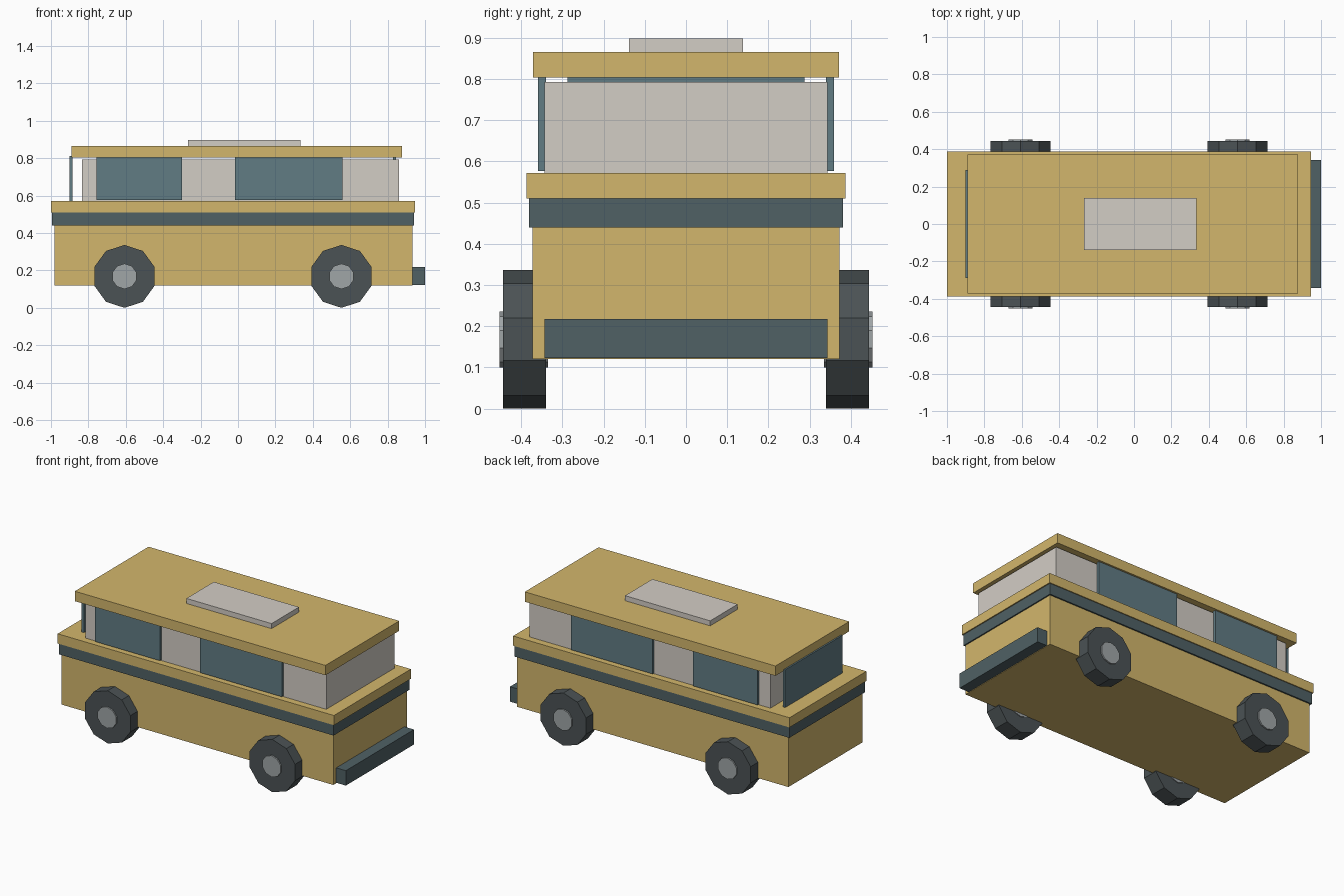
import bpy, math

if "Cube" in bpy.data.objects:
    bpy.data.objects.remove(bpy.data.objects["Cube"])


def material(name, rgb):
    m = bpy.data.materials.new(name)
    m.diffuse_color = (*rgb, 1)
    m.use_nodes = True
    m.node_tree.nodes["Principled BSDF"].inputs["Base Color"].default_value = m.diffuse_color
    return m


YELLOW = material("yellow_paint", (0.65, 0.47, 0.15))
DARK = material("dark_trim", (0.08, 0.12, 0.13))
GLASS = material("glass", (0.12, 0.20, 0.23))
CREAM = material("cream", (0.65, 0.61, 0.56))
RUBBER = material("rubber", (0.07, 0.085, 0.09))
METAL = material("metal", (0.35, 0.38, 0.39))


def box(name, x, y, z, mat):
    """Box from (min, max) ranges on each axis."""
    bpy.ops.mesh.primitive_cube_add(size=1, location=[sum(r) / 2 for r in (x, y, z)])
    o = bpy.context.object
    o.name = name
    o.scale = [r[1] - r[0] for r in (x, y, z)]
    bpy.ops.object.transform_apply(location=False, rotation=False, scale=True)
    o.data.materials.append(mat)
    return o


def disc(name, x, y, z, radius, width, mat):
    """Ten-sided cylinder lying along y, with a corner at the top."""
    bpy.ops.mesh.primitive_cylinder_add(vertices=10, radius=radius, depth=width,
                                        location=(x, y, z),
                                        rotation=(math.pi / 2, 0, 0))
    o = bpy.context.object
    o.name = name
    o.data.materials.append(mat)
    return o


# Lower body, dark belt and the ledge above it
box("lower_body", (-0.982, 0.932), (-0.372, 0.372), (0.12, 0.445), YELLOW)
box("belt_trim", (-0.995, 0.94), (-0.381, 0.381), (0.44, 0.51), DARK)
box("ledge", (-1.0, 0.947), (-0.387, 0.387), (0.51, 0.572), YELLOW)

# Cabin, overhanging roof and roof hatch
box("cabin", (-0.835, 0.862), (-0.343, 0.343), (0.565, 0.793), CREAM)
box("roof", (-0.89, 0.876), (-0.371, 0.371), (0.803, 0.866), YELLOW)
box("roof_hatch", (-0.267, 0.333), (-0.138, 0.138), (0.86, 0.898), CREAM)

# End windows
box("rear_window", (-0.9, -0.884), (-0.288, 0.288), (0.572, 0.812), GLASS)
box("windshield", (0.828, 0.846), (-0.288, 0.288), (0.58, 0.804), GLASS)

# Front bumper
box("bumper", (0.925, 1.0), (-0.343, 0.343), (0.123, 0.218), DARK)

# Side windows and wheels, on both sides
for side, label in ((-1, "right"), (1, "left")):
    ys = sorted((side * 0.34, side * 0.359))
    for x, place in (((-0.756, -0.299), "rear"), ((-0.016, 0.56), "front")):
        box(f"{label}_{place}_window", x, ys, (0.577, 0.803), GLASS)
    for x, place in ((-0.607, "rear"), (0.553, "front")):
        disc(f"{label}_{place}_tire", x, side * 0.392, 0.168, 0.168, 0.104, RUBBER)
        disc(f"{label}_{place}_hub", x, side * 0.394, 0.168, 0.068, 0.117, METAL)
